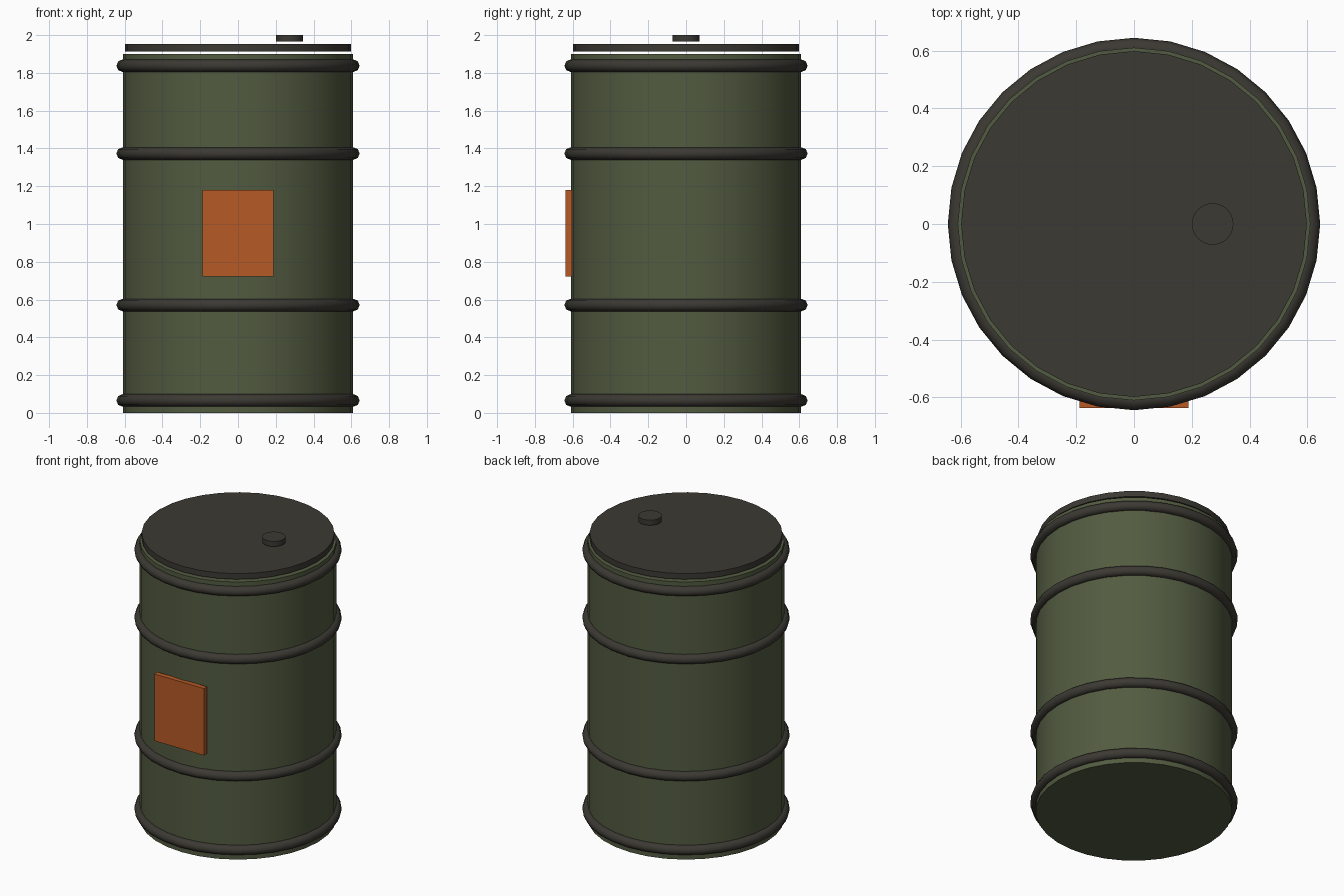
import bpy
import math

if "Cube" in bpy.data.objects:
    bpy.data.objects.remove(bpy.data.objects["Cube"])

SEGS = 32


def material(name, rgb):
    m = bpy.data.materials.new(name)
    m.diffuse_color = (*rgb, 1.0)
    m.use_nodes = True
    m.node_tree.nodes["Principled BSDF"].inputs["Base Color"].default_value = m.diffuse_color
    return m


green = material("olive_green", (0.085, 0.105, 0.052))
dark = material("dark_metal", (0.045, 0.041, 0.033))
orange = material("label_orange", (0.47, 0.102, 0.019))


def finish(name, mat, smooth=True):
    ob = bpy.context.object
    ob.name = name
    ob.data.materials.append(mat)
    if smooth:
        bpy.ops.object.shade_smooth_by_angle(angle=math.radians(50))
    return ob


def cylinder(name, mat, radius, z0, z1, x=0.0, segs=SEGS):
    bpy.ops.mesh.primitive_cylinder_add(
        vertices=segs, radius=radius, depth=z1 - z0, location=(x, 0, (z0 + z1) / 2))
    return finish(name, mat)


# Barrel body
cylinder("barrel_body", green, 0.61, 0.0, 1.90)

# Raised hoops around the body
for i, z in enumerate((0.066, 0.571, 1.373, 1.838)):
    bpy.ops.mesh.primitive_torus_add(
        major_segments=SEGS, minor_segments=8,
        major_radius=0.611, minor_radius=0.033, location=(0, 0, z))
    finish(f"hoop_{i + 1}", dark)

# Lid and bung cap, each sitting just clear of the part below
cylinder("lid", dark, 0.598, 1.913, 1.952)
cylinder("bung_cap", dark, 0.072, 1.965, 2.0, x=0.272, segs=24)

# Flat label plate on the front
bpy.ops.mesh.primitive_cube_add(size=1, location=(0, -0.62, 0.951))
bpy.context.object.scale = (0.376, 0.034, 0.458)
bpy.ops.object.transform_apply(location=False, rotation=False, scale=True)
finish("front_label", orange, smooth=False)
